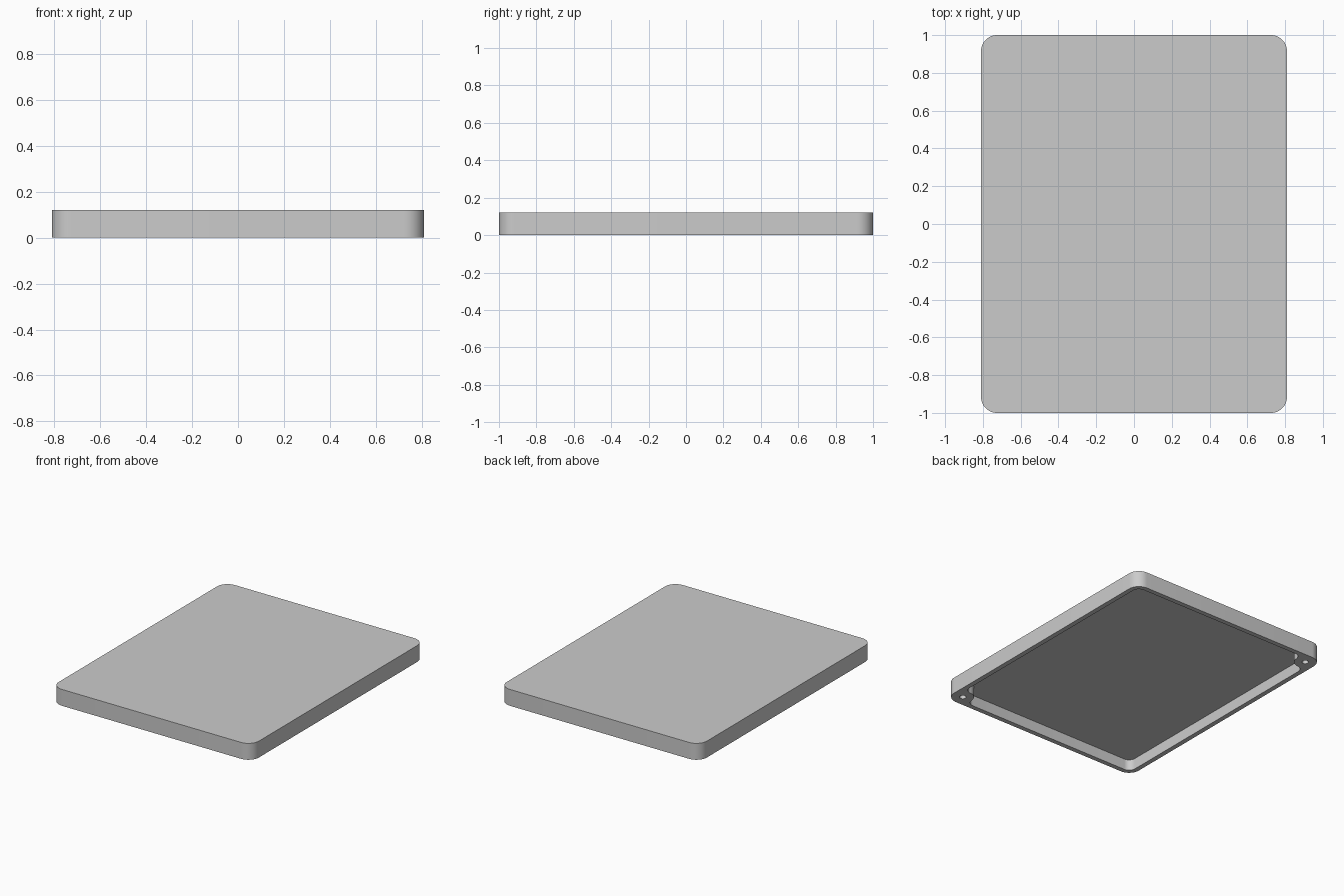
import bpy, bmesh
from math import cos, sin, radians, pi

cube = bpy.data.objects.get("Cube")
if cube:
    bpy.data.objects.remove(cube, do_unlink=True)

HX, HY, HEIGHT = 0.81, 1.0, 0.12      # outer half sizes and height
RADIUS, WALL, DEPTH = 0.085, 0.035, 0.08
BOSS_X, BOSS_Y, BOSS_R, FILLET = 0.73, 0.92, 0.075, 0.05

grey = bpy.data.materials.new("plain grey")
grey.use_nodes = True
colour = (0.6, 0.6, 0.6, 1)
grey.diffuse_color = colour
grey.node_tree.nodes["Principled BSDF"].inputs["Base Color"].default_value = colour


def arc(cx, cy, r, start, end, steps=12):
    """Points along an arc, angles in degrees."""
    angles = [radians(start + (end - start) * i / steps) for i in range(steps + 1)]
    return [(cx + r * cos(a), cy + r * sin(a)) for a in angles]


def prism(name, points, z0, z1):
    """Closed outline extruded from z0 to z1."""
    bm = bmesh.new()
    face = bm.faces.new([bm.verts.new((x, y, z0)) for x, y in points])
    top = bmesh.ops.extrude_face_region(bm, geom=[face])["geom"]
    bmesh.ops.translate(bm, vec=(0, 0, z1 - z0),
                        verts=[v for v in top if isinstance(v, bmesh.types.BMVert)])
    bmesh.ops.recalc_face_normals(bm, faces=bm.faces)
    mesh = bpy.data.meshes.new(name)
    bm.to_mesh(mesh)
    bm.free()
    mesh.materials.append(grey)
    obj = bpy.data.objects.new(name, mesh)
    bpy.context.collection.objects.link(obj)
    return obj


def turn(points):
    """Half turn about the vertical axis."""
    return [(-x, -y) for x, y in points]


# Outer shell outline: two rounded corners, repeated by a half turn
cx, cy = HX - RADIUS, HY - RADIUS
half = arc(cx, cy, RADIUS, 0, 90) + arc(-cx, cy, RADIUS, 90, 180)
cover = prism("cover", half + turn(half), 0, HEIGHT)

# Cavity outline: one rounded corner, one corner curving around a screw boss
ix, iy = HX - WALL, HY - WALL
r = RADIUS - WALL
half = arc(ix - r, iy - r, r, 0, 90)
half += arc(-BOSS_X + BOSS_R + FILLET, iy - FILLET, FILLET, 90, 180)
half += arc(-BOSS_X, BOSS_Y, BOSS_R, 0, -90)[1:-1]
half += arc(-ix + FILLET, BOSS_Y - BOSS_R - FILLET, FILLET, 90, 180)
cutters = [prism("cavity_cutter", half + turn(half), -0.05, DEPTH)]

# Screw holes in the two opposite bosses
for side in (-1, 1):
    ring = arc(side * BOSS_X, -side * BOSS_Y, 0.022, 0, 360, 24)[:-1]
    cutters.append(prism("screw_hole_cutter", ring, -0.05, DEPTH))

# Carve the shell, then drop the cutters
bpy.context.view_layer.objects.active = cover
for cutter in cutters:
    cutter.hide_render = True
    mod = cover.modifiers.new("carve", "BOOLEAN")
    mod.operation, mod.solver, mod.object = "DIFFERENCE", "EXACT", cutter
    bpy.ops.object.modifier_apply(modifier=mod.name)
    bpy.data.objects.remove(cutter, do_unlink=True)

bpy.ops.object.select_all(action="DESELECT")
cover.select_set(True)
bpy.ops.object.shade_smooth_by_angle(angle=pi / 6)
